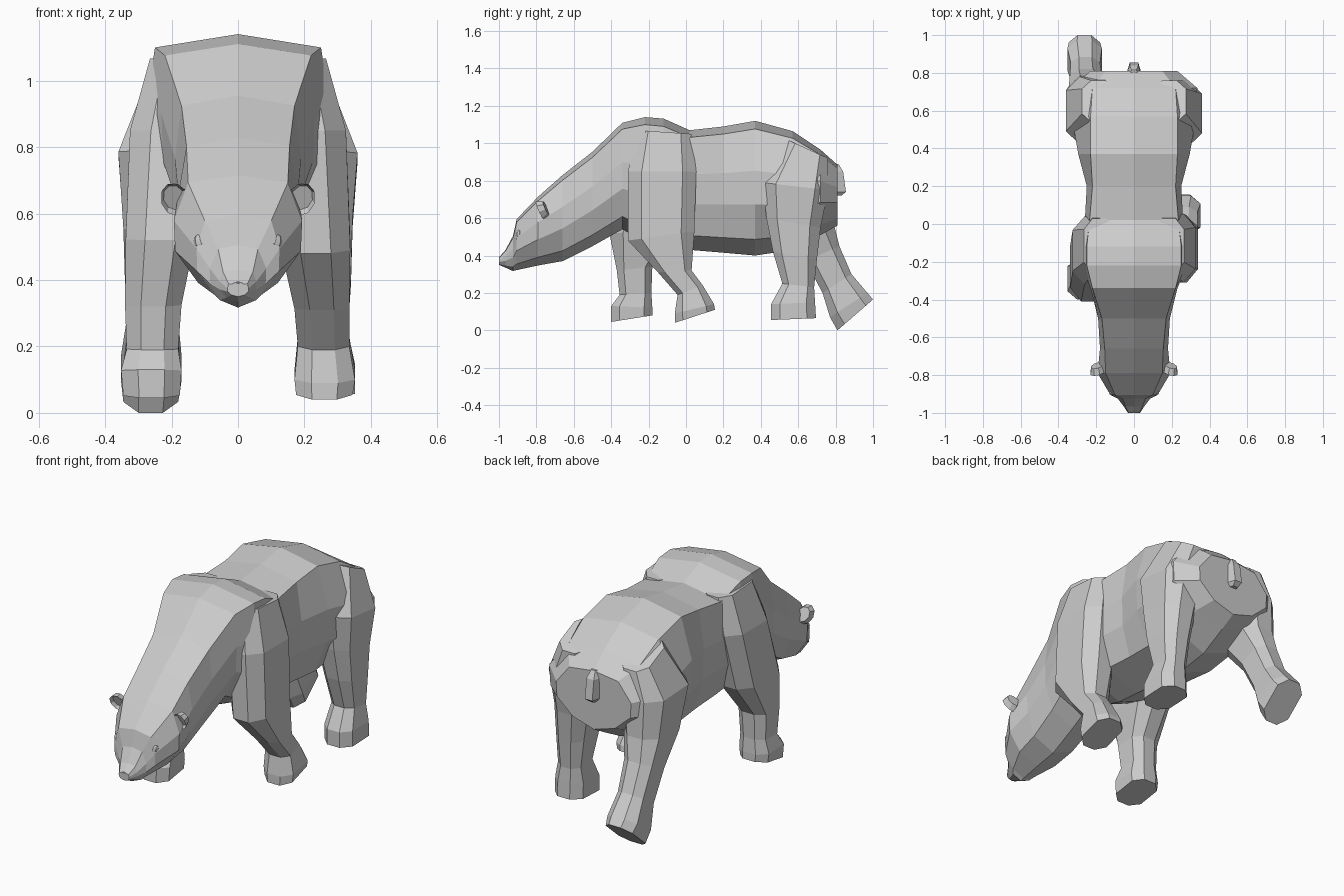
import bpy, bmesh
from math import radians
from mathutils import Matrix, Vector

if "Cube" in bpy.data.objects:
    bpy.data.objects.remove(bpy.data.objects["Cube"])


def finish(name, bm, mirror=False):
    bmesh.ops.recalc_face_normals(bm, faces=bm.faces)
    mesh = bpy.data.meshes.new(name)
    bm.to_mesh(mesh)
    bm.free()
    obj = bpy.data.objects.new(name, mesh)
    bpy.context.collection.objects.link(obj)
    if mirror:
        obj.modifiers.new("mirror", 'MIRROR')
    return obj


def loft(name, rings):
    """Skin equal-sized closed rings and cap both ends."""
    bm = bmesh.new()
    vs = [[bm.verts.new(p) for p in ring] for ring in rings]
    n = len(vs[0])
    for a, b in zip(vs, vs[1:]):
        for i in range(n):
            j = (i + 1) % n
            bm.faces.new((a[i], a[j], b[j], b[i]))
    bm.faces.new(vs[0])
    bm.faces.new(vs[-1])
    return finish(name, bm)


def body_ring(y, top, bottom, w_top, w_mid, w_low):
    h = top - bottom
    half = [(w_top, .94), (w_mid, .63), (w_mid * .98, .38), (w_low, .12)]
    pts = [(0, 1)] + half + [(0, 0)] + [(-x, f) for x, f in reversed(half)]
    return [(x, y, bottom + h * f) for x, f in pts]


# Body, neck and head: y, top, bottom, half widths at top / middle / bottom
loft("body", [body_ring(*s) for s in [
    (-1.0, .39, .35, .028, .032, .02),
    (-.965, .43, .335, .045, .055, .035),
    (-.925, .505, .317, .06, .085, .055),
    (-.905, .595, .322, .10, .125, .07),
    (-.79, .715, .347, .15, .193, .12),
    (-.66, .83, .37, .155, .18, .13),
    (-.50, .955, .45, .17, .19, .14),
    (-.34, 1.11, .54, .22, .23, .16),
    (-.22, 1.14, .47, .25, .28, .2),
    (-.12, 1.132, .44, .25, .28, .2),
    (.02, 1.07, .43, .235, .26, .2),
    (.2, 1.09, .415, .22, .25, .2),
    (.37, 1.12, .40, .23, .295, .21),
    (.57, 1.065, .43, .23, .33, .2),
    (.72, .965, .51, .22, .335, .17),
    (.81, .885, .56, .15, .23, .13),
]])


def leg_ring(side, yf, zf, yb, zb, xi, xo):
    """Octagonal section between a front point and a back point."""
    pts = [(.28, 0), (.72, 0), (1, .2), (1, .8), (.72, 1), (.28, 1), (0, .8), (0, .2)]
    return [(side * (xi + (xo - xi) * u), yf + (yb - yf) * v, zf + (zb - zf) * v)
            for u, v in pts]


def leg(name, side, rows):
    loft(name, [leg_ring(side, *r) for r in rows])


# Legs: front y, z, back y, z, inner x, outer x, from hip to sole
leg("front_leg_right", 1, [
    (-.26, 1.07, .03, 1.05, .1, .265), (-.31, .85, .055, .85, .1, .325),
    (-.31, .48, .045, .53, .13, .338), (-.15, .31, .03, .32, .17, .335),
    (-.045, .19, .09, .24, .18, .335), (-.06, .09, .15, .14, .17, .352),
    (-.06, .04, .155, .11, .175, .345)])
leg("front_leg_left", -1, [
    (-.26, 1.07, .03, 1.05, .1, .265), (-.32, .85, .04, .85, .1, .325),
    (-.41, .52, -.04, .53, .13, .338), (-.37, .32, -.18, .34, .17, .34),
    (-.355, .19, -.185, .2, .18, .335), (-.40, .13, -.18, .12, .17, .352),
    (-.40, .045, -.18, .08, .175, .345)])
leg("hind_leg_right", 1, [
    (.54, 1.02, .76, .92, .1, .275), (.41, .79, .76, .75, .1, .36),
    (.43, .6, .72, .55, .14, .345), (.465, .42, .70, .38, .17, .34),
    (.515, .25, .685, .23, .19, .33), (.455, .14, .69, .15, .18, .352),
    (.455, .055, .695, .065, .18, .352)])
leg("hind_leg_left", -1, [
    (.54, 1.02, .76, .92, .1, .275), (.42, .79, .78, .77, .1, .36),
    (.49, .55, .79, .57, .13, .345), (.64, .37, .82, .45, .17, .34),
    (.73, .2, .885, .3, .18, .335), (.77, .07, .97, .2, .17, .352),
    (.81, 0, 1.0, .165, .18, .345)])

# Short tail hanging down the rump
loft("tail", [[(-w, y0, z), (-w * .5, y1, z), (w * .5, y1, z), (w, y0, z)]
              for w, y0, y1, z in [(.025, .78, .815, .89), (.045, .78, .84, .85),
                                   (.045, .78, .855, .74), (.03, .78, .83, .72)]])

# Cupped ears
bm = bmesh.new()
bmesh.ops.create_cone(bm, cap_ends=True, segments=9, radius1=.75, radius2=1, depth=1)
bm.faces.ensure_lookup_table()
front = max(bm.faces, key=lambda f: f.calc_center_median().z)
bmesh.ops.inset_region(bm, faces=[front], thickness=.25)
bmesh.ops.translate(bm, verts=front.verts, vec=(0, 0, -.5))
bm.transform(Matrix.Translation((.192, -.765, .648))
             @ Matrix.Rotation(radians(25), 4, 'Y')
             @ Matrix.Rotation(radians(115), 4, 'X')
             @ Matrix.Diagonal(Vector((.043, .056, .035, 1))))
finish("ears", bm, True)

# Eyes
bm = bmesh.new()
bmesh.ops.create_uvsphere(bm, u_segments=8, v_segments=6, radius=1)
bm.transform(Matrix.Translation((.11, -.89, .51))
             @ Matrix.Rotation(radians(20), 4, 'Y')
             @ Matrix.Diagonal(Vector((.023, .02, .03, 1))))
finish("eyes", bm, True)

# Nose pad
bm = bmesh.new()
bmesh.ops.create_cone(bm, cap_ends=True, segments=6, radius1=.045, radius2=.035, depth=.035)
bm.transform(Matrix.Translation((0, -.982, .377))
             @ Matrix.Rotation(radians(90), 4, 'X')
             @ Matrix.Diagonal(Vector((1, .5, 1, 1))))
finish("nose", bm)
